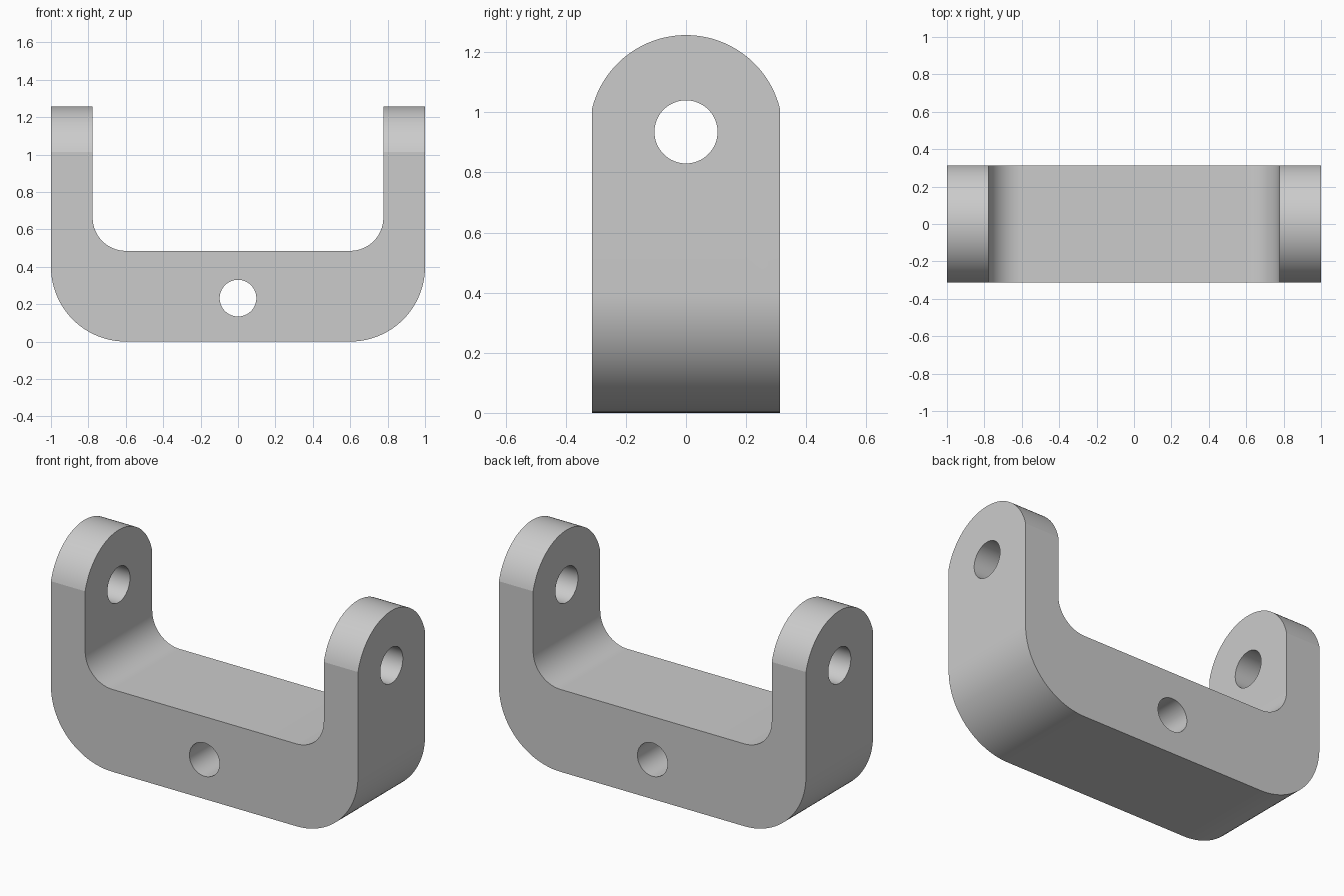
import bpy, bmesh
from math import pi, sin, cos, acos
from mathutils import Vector

cube = bpy.data.objects.get("Cube")
if cube:
    bpy.data.objects.remove(cube, do_unlink=True)

HALF_DEPTH = 0.312
EAR_Z, EAR_R = 0.935, 0.322
PIN_R = 0.105
BOLT_Z, BOLT_R = 0.232, 0.098

grey = bpy.data.materials.new("light_grey")
grey.use_nodes = True
grey.diffuse_color = (0.6, 0.6, 0.6, 1)
grey.node_tree.nodes["Principled BSDF"].inputs["Base Color"].default_value = (0.6, 0.6, 0.6, 1)


def arc(cx, cz, r, start, end, steps=24):
    return [(cx + r * cos(start + (end - start) * i / steps),
             cz + r * sin(start + (end - start) * i / steps)) for i in range(steps + 1)]


def prism(name, profile, axis, half):
    """Extrude a (horizontal, z) profile symmetrically along x or y."""
    bm = bmesh.new()
    place = (lambda h, z: (-half, h, z)) if axis == "x" else (lambda h, z: (h, -half, z))
    face = bm.faces.new([bm.verts.new(place(h, z)) for h, z in profile])
    out = bmesh.ops.extrude_face_region(bm, geom=[face])
    move = Vector((2 * half, 0, 0)) if axis == "x" else Vector((0, 2 * half, 0))
    bmesh.ops.translate(bm, vec=move, verts=[v for v in out["geom"] if isinstance(v, bmesh.types.BMVert)])
    bmesh.ops.recalc_face_normals(bm, faces=bm.faces)
    mesh = bpy.data.meshes.new(name)
    bm.to_mesh(mesh)
    bm.free()
    mesh.materials.append(grey)
    obj = bpy.data.objects.new(name, mesh)
    bpy.context.collection.objects.link(obj)
    return obj


def combine(target, cutter, operation):
    mod = target.modifiers.new(cutter.name, "BOOLEAN")
    mod.operation, mod.object, mod.solver = operation, cutter, "EXACT"
    bpy.context.view_layer.objects.active = target
    bpy.ops.object.modifier_apply(modifier=mod.name)
    bpy.data.objects.remove(cutter, do_unlink=True)


# U-shaped body: right half of the outline, then its mirror image
half_outline = (arc(0.6, 0.4, 0.4, -pi / 2, 0)
                + [(1, 1.4), (0.777, 1.4)]
                + arc(0.6, 0.662, 0.177, 0, -pi / 2))
outline = half_outline + [(-x, z) for x, z in reversed(half_outline)]
bracket = prism("clevis_bracket", outline, "y", 0.5)

# Side outline trims the depth and rounds the ears
a = acos(HALF_DEPTH / EAR_R)
ear = [(-HALF_DEPTH, -0.1), (HALF_DEPTH, -0.1)] + arc(0, EAR_Z, EAR_R, a, pi - a, 48)
combine(bracket, prism("ear_trim", ear, "x", 1.2), "INTERSECT")

# Pin hole through both ears, bolt hole through the base
combine(bracket, prism("pin_hole", arc(0, EAR_Z, PIN_R, 0, 2 * pi, 64)[:-1], "x", 1.3), "DIFFERENCE")
combine(bracket, prism("bolt_hole", arc(0, BOLT_Z, BOLT_R, 0, 2 * pi, 64)[:-1], "y", 0.7), "DIFFERENCE")

# Smooth curves, crisp edges
bpy.ops.object.select_all(action="DESELECT")
bracket.select_set(True)
bpy.context.view_layer.objects.active = bracket
bpy.ops.object.shade_smooth_by_angle(angle=pi / 12)
